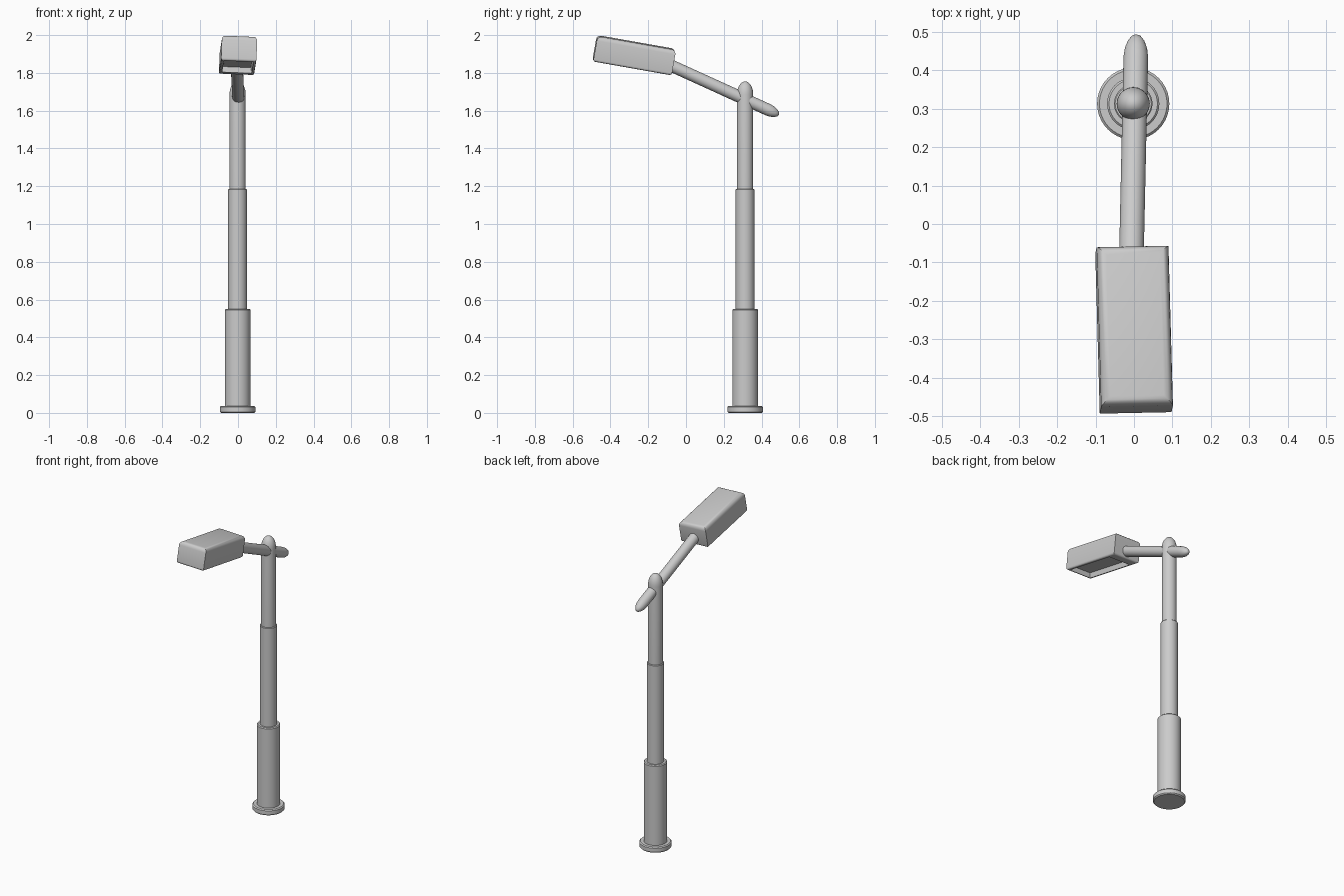
import bpy, bmesh, math
from mathutils import Vector

if "Cube" in bpy.data.objects:
    bpy.data.objects.remove(bpy.data.objects["Cube"])

POLE = Vector((-0.002, 0.313, 0))


def finish(name, bm, angle=35):
    bmesh.ops.recalc_face_normals(bm, faces=bm.faces)
    me = bpy.data.meshes.new(name)
    bm.to_mesh(me)
    bm.free()
    ob = bpy.data.objects.new(name, me)
    bpy.context.collection.objects.link(ob)
    bpy.ops.object.select_all(action='DESELECT')
    ob.select_set(True)
    bpy.context.view_layer.objects.active = ob
    bpy.ops.object.shade_smooth_by_angle(angle=math.radians(angle))
    return ob


def lathe(name, profile, origin, axis=(0, 0, 1), sides=40):
    """Spin (radius, height) points about an axis; zero radius closes the end."""
    bm = bmesh.new()
    verts = [bm.verts.new((r, 0, h)) for r, h in profile]
    edges = [bm.edges.new(p) for p in zip(verts, verts[1:])]
    bmesh.ops.spin(bm, geom=verts + edges, cent=(0, 0, 0), axis=(0, 0, 1),
                   angle=math.tau, steps=sides, use_duplicate=False)
    bmesh.ops.remove_doubles(bm, verts=bm.verts, dist=1e-5)
    ob = finish(name, bm)
    ob.location = origin
    ob.rotation_euler = Vector(axis).to_track_quat('Z', 'Y').to_euler()
    return ob


def sleeve(r, z0, z1, b=0.005):
    return [(0, z0), (r - b, z0), (r, z0 + b), (r, z1 - b), (r - b, z1), (0, z1)]


def dome(r, z0, h, steps=8):
    return [(r * math.cos(a), z0 + h * math.sin(a))
            for a in (math.pi / 2 * i / steps for i in range(steps))] + [(0, z0 + h)]


# Base flange and telescoping pole
lathe("base_flange", sleeve(0.094, 0, 0.037, 0.006), POLE)
lathe("lower_pole", sleeve(0.068, 0.03, 0.55), POLE)
lathe("middle_pole", sleeve(0.05, 0.54, 1.185, 0.003), POLE)
lathe("upper_pole", [(0, 1.17), (0.043, 1.17)] + dome(0.043, 1.685, 0.07), POLE)

# Sloping arm through the pole, with a tapered rear tip
lathe("arm", [(0, -0.43), (0.032, -0.43), (0.032, 0.135), (0.029, 0.158),
              (0.022, 0.178), (0.012, 0.192), (0, 0.198)],
      POLE + Vector((0.004, 0, 1.66)), (0.02, 0.91, -0.414))

# Lamp head: box with rounded top and bottom rims
W, L, H = 0.187, 0.422, 0.136
bm = bmesh.new()
bmesh.ops.create_cube(bm, size=1)
for v in bm.verts:
    v.co = Vector((v.co.x * W, v.co.y * L, v.co.z * H))
for sign, width in ((1, 0.024), (-1, 0.012)):
    rim = [e for e in bm.edges if all(v.co.z * sign > H / 2 - 1e-4 for v in e.verts)]
    bmesh.ops.bevel(bm, geom=rim, offset=width, segments=4, profile=0.5, affect='EDGES')

# Lamp opening sunk into the underside, with a wider rim at the arm end
bm.normal_update()
under = min(bm.faces, key=lambda f: f.calc_center_median().z)
bmesh.ops.inset_individual(bm, faces=[under], thickness=0.005)
for v in under.verts:
    if v.co.y > 0:
        v.co.y -= 0.045
floor = bmesh.ops.extrude_discrete_faces(bm, faces=[under])["faces"][0]
for v in floor.verts:
    v.co.z += 0.03
    v.co.x *= 0.94
head = finish("lamp_head", bm)
head.location = (0.0005, -0.274, 1.894)
head.rotation_euler = [math.radians(a) for a in (-10, 2.3, 1.2)]
